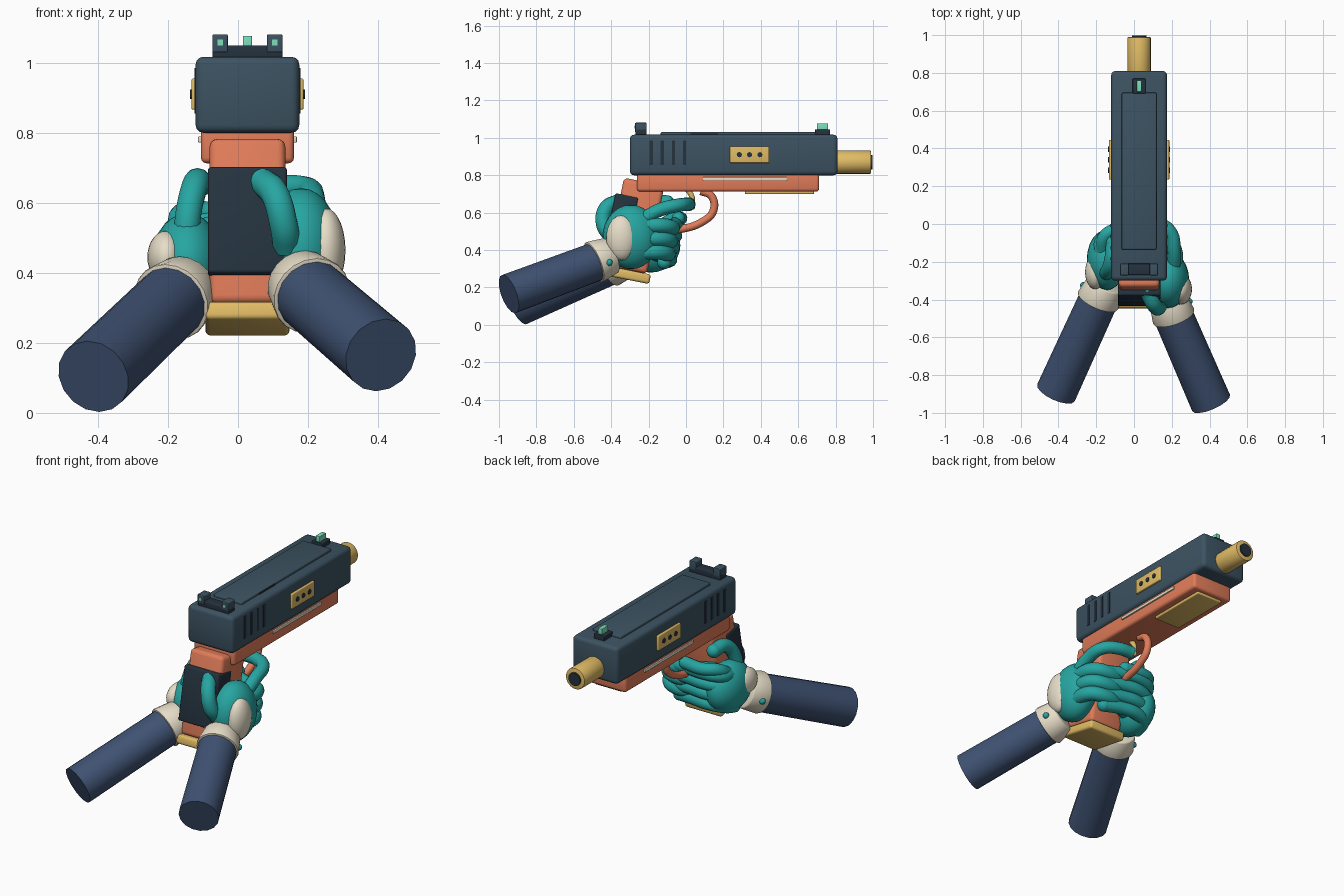
import bpy, math
from mathutils import Vector

if "Cube" in bpy.data.objects:
    bpy.data.objects.remove(bpy.data.objects["Cube"])

CX = 0.027      # centre line of the gun


def material(name, rgb):
    m = bpy.data.materials.new(name)
    m.diffuse_color = (*rgb, 1)
    m.use_nodes = True
    m.node_tree.nodes["Principled BSDF"].inputs["Base Color"].default_value = m.diffuse_color
    return m


SLATE = material("slate", (0.045, 0.085, 0.12))
DARK = material("dark", (0.018, 0.032, 0.048))
ORANGE = material("orange", (0.75, 0.2, 0.1))
GOLD = material("gold", (0.75, 0.5, 0.13))
CREAM = material("cream", (0.8, 0.73, 0.58))
TEAL = material("teal", (0.02, 0.38, 0.36))
NAVY = material("navy", (0.05, 0.085, 0.17))
MINT = material("mint", (0.2, 0.75, 0.5))


def finish(ob, name, mat, bevel=0.0, segs=3):
    ob.name = name
    ob.data.materials.clear()
    ob.data.materials.append(mat)
    if bevel:
        mod = ob.modifiers.new("bevel", 'BEVEL')
        mod.width, mod.segments = bevel, segs
        bpy.ops.object.modifier_apply(modifier=mod.name)
    bpy.ops.object.shade_smooth_by_angle(angle=math.radians(40))
    return ob


def box(name, x, y, z, mat, bevel=0.0, tilt=0.0):
    """Box given by its (min, max) range on each axis, tilted about x."""
    bpy.ops.mesh.primitive_cube_add(size=1)
    ob = bpy.context.object
    ob.scale = (x[1] - x[0], y[1] - y[0], z[1] - z[0])
    ob.location = [(r[0] + r[1]) / 2 for r in (x, y, z)]
    ob.rotation_euler.x = tilt
    bpy.ops.object.transform_apply(location=False, rotation=False, scale=True)
    return finish(ob, name, mat, bevel)


def rod(name, a, b, r1, r2, mat, sides=16, bevel=0.0):
    """Round or tapered rod from point a to point b."""
    a, b = Vector(a), Vector(b)
    bpy.ops.mesh.primitive_cone_add(vertices=sides, radius1=r1, radius2=r2, depth=(b - a).length,
                                    location=(a + b) / 2,
                                    rotation=(b - a).to_track_quat('Z', 'Y').to_euler())
    return finish(bpy.context.object, name, mat, bevel, 2)


def ball(name, loc, radii, mat, rot=(0, 0, 0)):
    bpy.ops.mesh.primitive_uv_sphere_add(segments=24, ring_count=14, location=loc, rotation=rot)
    ob = bpy.context.object
    ob.scale = radii
    return finish(ob, name, mat)


def tube(name, pts, r, mat, round_ends=True):
    """Smooth tube through points, optionally with ball ends."""
    cu = bpy.data.curves.new(name, 'CURVE')
    cu.dimensions = '3D'
    cu.bevel_depth, cu.bevel_resolution, cu.resolution_u = r, 4, 6
    cu.use_fill_caps = True
    sp = cu.splines.new('BEZIER')
    sp.bezier_points.add(len(pts) - 1)
    for bp, p in zip(sp.bezier_points, pts):
        bp.co = p
        bp.handle_left_type = bp.handle_right_type = 'AUTO'
    ob = bpy.data.objects.new(name, cu)
    bpy.context.collection.objects.link(ob)
    bpy.ops.object.select_all(action='DESELECT')
    ob.select_set(True)
    bpy.context.view_layer.objects.active = ob
    bpy.ops.object.convert(target='MESH')
    ob = finish(bpy.context.object, name, mat)
    if round_ends:
        ball(name + "_tip", pts[-1], (r, r, r), mat)
    return ob


def wide(half, centre=CX):
    return (centre - half, centre + half)


# slide with top plate, port and rear plate
box("slide", wide(0.148), (-0.3, 0.81), (0.8, 1.017), SLATE, 0.022)
box("slide_top_plate", wide(0.092), (-0.135, 0.695), (1.0, 1.031), SLATE, 0.006)
box("ejection_port", (0.09, 0.122), (0.025, 0.17), (1.0, 1.025), DARK)

# sights
box("rear_sight_base", wide(0.1), (-0.27, -0.21), (1.01, 1.05), DARK, 0.005)
for s in (-1, 1):
    x = CX + s * 0.078
    box("rear_sight_post", wide(0.022, x), (-0.272, -0.21), (1.03, 1.081), SLATE, 0.004)
    box("rear_sight_dot", wide(0.008, x), (-0.276, -0.26), (1.05, 1.066), MINT)
box("front_sight_base", wide(0.034), (0.69, 0.77), (1.01, 1.045), DARK, 0.004)
box("front_sight_blade", wide(0.013), (0.7, 0.76), (1.04, 1.077), MINT, 0.003)

# barrel
rod("barrel", (CX, 0.78, 0.87), (CX, 0.99, 0.87), 0.062, 0.062, GOLD, 24, 0.006)
rod("muzzle_bore", (CX, 0.9, 0.87), (CX, 0.998, 0.87), 0.038, 0.038, DARK, 20)

# frame and under-rail
box("frame", wide(0.133), (-0.262, 0.712), (0.713, 0.815), ORANGE, 0.016)
box("under_rail", wide(0.085), (0.315, 0.685), (0.699, 0.73), GOLD, 0.006)

# side details on both faces
for s in (-1, 1):
    face = CX + s * 0.148
    box("side_plate", wide(0.012, face), (0.235, 0.445), (0.866, 0.955), GOLD, 0.005)
    for y in (0.285, 0.34, 0.395):
        rod("plate_rivet", (face, y, 0.91), (face + s * 0.016, y, 0.91), 0.014, 0.014, DARK, 12)
    for i in range(4):
        y = -0.185 + i * 0.059
        box("grip_serration", wide(0.003, face), (y - 0.009, y + 0.009), (0.855, 0.985), DARK)
    box("frame_strip", wide(0.008, CX + s * 0.133), (0.09, 0.54), (0.772, 0.79), CREAM, 0.003)

# grip, tilted back
TILT = -0.195
box("grip", wide(0.108), (-0.38, -0.16), (0.29, 0.77), ORANGE, 0.022, TILT)
box("grip_back_panel", wide(0.113), (-0.408, -0.283), (0.385, 0.695), DARK, 0.01, TILT)
box("magazine_base", wide(0.12), (-0.448, -0.19), (0.243, 0.295), GOLD, 0.014, TILT)

# trigger and guard
tube("trigger_guard", [(CX, 0.08, 0.715), (CX, 0.135, 0.69), (CX, 0.146, 0.61),
                       (CX, 0.085, 0.55), (CX, -0.04, 0.51), (CX, -0.19, 0.5)], 0.021, ORANGE, False)
tube("trigger", [(CX, 0.0, 0.73), (CX, 0.03, 0.69), (CX, 0.035, 0.63)], 0.014, GOLD)

# arms: sleeve, cuff, button
arms = {
    "right": ((0.408, -0.947, 0.165), (0.21, -0.49, 0.335), (0.178, -0.4, 0.372)),
    "left": ((-0.413, -0.893, 0.104), (-0.19, -0.405, 0.318), (-0.15, -0.315, 0.355)),
}
for side, (elbow, wrist, hand) in arms.items():
    s = 1 if side == "right" else -1
    rod(side + "_sleeve", elbow, wrist, 0.109, 0.105, NAVY)
    start = Vector(wrist) + (Vector(elbow) - Vector(wrist)) * 0.01
    rod(side + "_cuff", start, hand, 0.117, 0.1, CREAM, 20, 0.008)
    mid = (Vector(wrist) + Vector(hand)) / 2
    ball(side + "_cuff_button", mid + Vector((s * 0.098, 0.035, -0.02)), (0.018, 0.018, 0.018), TEAL)

# palms with cream back-of-hand pads
ball("right_palm", (0.18, -0.295, 0.47), (0.112, 0.15, 0.172), TEAL)
ball("right_hand_pad", (0.25, -0.345, 0.465), (0.057, 0.082, 0.12), CREAM)
ball("left_palm", (-0.145, -0.19, 0.425), (0.105, 0.16, 0.145), TEAL)
ball("left_hand_pad", (-0.205, -0.255, 0.445), (0.054, 0.09, 0.075), CREAM)

# fingers: right hand wraps the grip, left hand overlaps in front
for i in range(3):
    z = 0.53 - i * 0.07
    y = -0.012 * i
    tube("right_finger", [(0.22, -0.23 + y, z), (0.205, -0.12 + y, z), (0.14, -0.075 + y, z - 0.01),
                          (0.02, -0.095 + y, z - 0.01), (-0.08, -0.14 + y, z - 0.01)], 0.041, TEAL)
for i in range(4):
    z = 0.54 - i * 0.065
    y = -0.014 * i
    tube("left_finger", [(-0.18, -0.16 + y, z - 0.03), (-0.165, -0.08 + y, z - 0.01),
                         (-0.09, -0.045 + y, z), (0.03, -0.055 + y, z),
                         (0.12, -0.075 + y, z - 0.01)], 0.037, TEAL)

# index fingers
tube("right_index", [(0.21, -0.24, 0.56), (0.212, -0.14, 0.615), (0.19, -0.04, 0.64),
                     (0.12, 0.005, 0.645), (0.04, 0.015, 0.645)], 0.036, TEAL)
tube("left_index", [(-0.17, -0.15, 0.52), (-0.15, -0.06, 0.57), (-0.09, -0.03, 0.57),
                    (0.03, -0.04, 0.57)], 0.035, TEAL)

# thumbs
tube("right_thumb", [(0.14, -0.4, 0.47), (0.13, -0.442, 0.54), (0.105, -0.425, 0.625),
                     (0.07, -0.36, 0.66)], 0.041, TEAL)
tube("left_thumb", [(-0.15, -0.26, 0.47), (-0.14, -0.25, 0.58), (-0.12, -0.19, 0.655),
                    (-0.11, -0.1, 0.655)], 0.038, TEAL)
